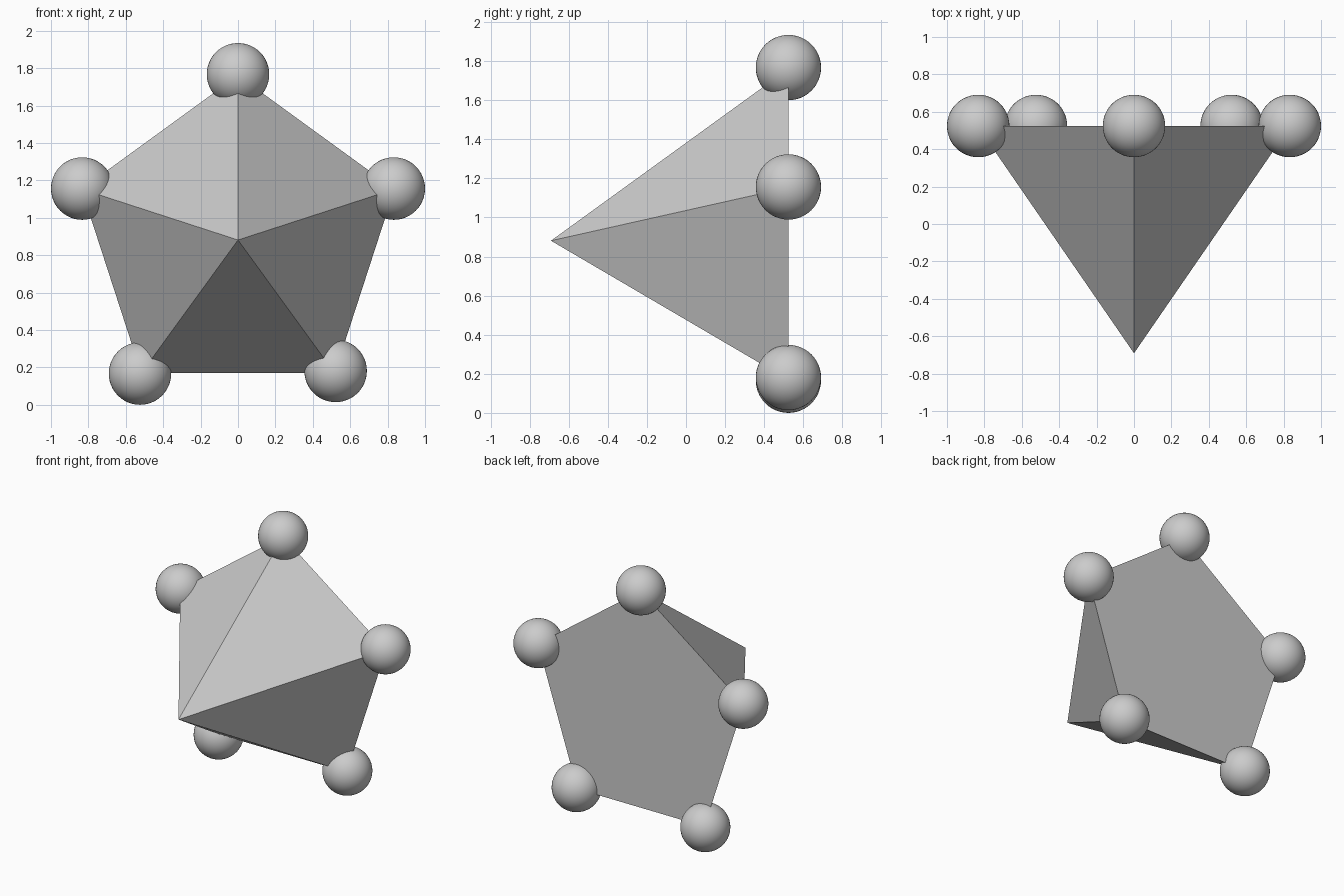
import bpy, bmesh
from math import sin, cos, pi
from mathutils import Vector

if "Cube" in bpy.data.objects:
    bpy.data.objects.remove(bpy.data.objects["Cube"])

RADIUS, BALL = 0.88, 0.167
BASE_Y, APEX_Y, MID_Z = 0.524, -0.691, 0.881

# five-sided pyramid with its tip pointing forward
corners = [Vector((RADIUS * sin(i * 2 * pi / 5), BASE_Y, MID_Z + RADIUS * cos(i * 2 * pi / 5)))
           for i in range(5)]
bm = bmesh.new()
ring = [bm.verts.new(c) for c in corners]
tip = bm.verts.new((0, APEX_Y, MID_Z))
bm.faces.new(ring)
for i in range(5):
    bm.faces.new((ring[i], tip, ring[(i + 1) % 5]))
bmesh.ops.recalc_face_normals(bm, faces=bm.faces)
mesh = bpy.data.meshes.new("pyramid")
bm.to_mesh(mesh)
bm.free()
bpy.context.collection.objects.link(bpy.data.objects.new("pyramid", mesh))

# smooth balls on the base corners (placed by eye, slightly uneven)
balls = {
    "ball_top": (0, 1.767),
    "ball_upper_right": (0.833, 1.156),
    "ball_lower_right": (0.522, 0.181),
    "ball_lower_left": (-0.524, 0.167),
    "ball_upper_left": (-0.833, 1.156),
}
for name, (x, z) in balls.items():
    bpy.ops.mesh.primitive_uv_sphere_add(segments=48, ring_count=24, radius=BALL,
                                         location=(x, BASE_Y, z))
    bpy.context.object.name = name
    bpy.ops.object.shade_smooth()
